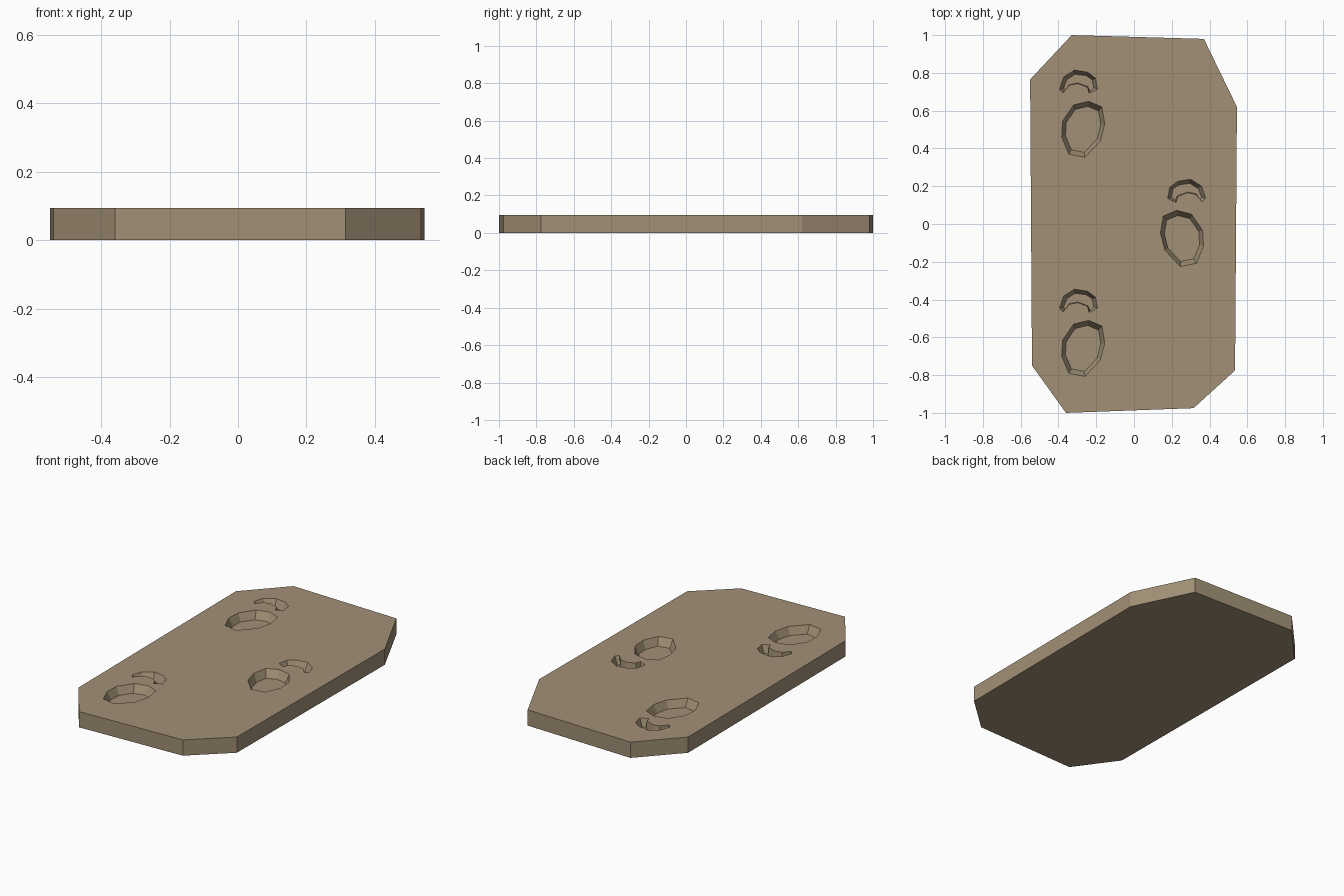
import bpy, bmesh

if "Cube" in bpy.data.objects:
    bpy.data.objects.remove(bpy.data.objects["Cube"])

TOP = 0.095      # slab thickness
FLOOR = 0.048    # height of the print floors

mat = bpy.data.materials.new("earth")
mat.diffuse_color = (0.36, 0.28, 0.18, 1)
mat.use_nodes = True
mat.node_tree.nodes["Principled BSDF"].inputs["Base Color"].default_value = mat.diffuse_color


def loft(name, rings):
    """Closed solid through matching rings, each ring = (points, z)."""
    bm = bmesh.new()
    loops = [[bm.verts.new((x, y, z)) for x, y in pts] for pts, z in rings]
    n = len(loops[0])
    for a, b in zip(loops, loops[1:]):
        for i in range(n):
            j = (i + 1) % n
            bm.faces.new((a[i], a[j], b[j], b[i]))
    bm.faces.new(loops[0])
    bm.faces.new(loops[-1])
    bmesh.ops.recalc_face_normals(bm, faces=bm.faces)
    me = bpy.data.meshes.new(name)
    bm.to_mesh(me)
    bm.free()
    me.materials.append(mat)
    ob = bpy.data.objects.new(name, me)
    bpy.context.collection.objects.link(ob)
    return ob


# irregular ground slab
outline = [(-0.33, 1.0), (0.37, 0.98), (0.545, 0.62), (0.535, -0.775),
           (0.315, -0.975), (-0.36, -1.0), (-0.54, -0.75), (-0.55, 0.765)]
slab = loft("ground_slab", [(outline, 0), (outline, TOP)])

# sole print: rim and smaller floor
sole = [(-0.32, 0.63), (-0.24, 0.65), (-0.17, 0.62), (-0.155, 0.53),
        (-0.178, 0.44), (-0.26, 0.353), (-0.345, 0.37), (-0.383, 0.46),
        (-0.378, 0.545)]
sole_floor = [(-0.27 + (x + 0.27) * 0.82, 0.50 + (y - 0.50) * 0.82) for x, y in sole]

# crescent toe print: outer arc then inner arc
toe = [(-0.394, 0.714), (-0.373, 0.778), (-0.315, 0.815), (-0.246, 0.804),
       (-0.204, 0.772), (-0.193, 0.714), (-0.238, 0.692),
       (-0.246, 0.724), (-0.298, 0.744), (-0.342, 0.735), (-0.376, 0.695)]
toe_floor = [(-0.372, 0.722), (-0.354, 0.766), (-0.311, 0.793), (-0.252, 0.785),
             (-0.222, 0.764), (-0.213, 0.722), (-0.234, 0.704),
             (-0.244, 0.727), (-0.298, 0.747), (-0.343, 0.738), (-0.366, 0.706)]

# three steps, the middle one mirrored to the other side
cutters = []
for mirrored, dy in ((False, 0), (True, -0.578), (False, -1.16)):
    def place(pts):
        return [(-0.015 - x if mirrored else x, y + dy) for x, y in pts]
    for rim, floor in ((sole, sole_floor), (toe, toe_floor)):
        c = loft("print_cutter", [(place(rim), TOP + 0.05), (place(rim), TOP),
                                  (place(floor), FLOOR)])
        c.hide_render = True
        m = slab.modifiers.new("print", 'BOOLEAN')
        m.operation = 'DIFFERENCE'
        m.solver = 'EXACT'
        m.object = c
        cutters.append(c)

# bake the prints into the slab and drop the cutters
bpy.context.view_layer.objects.active = slab
for m in list(slab.modifiers):
    bpy.ops.object.modifier_apply(modifier=m.name)
for c in cutters:
    bpy.data.objects.remove(c)
